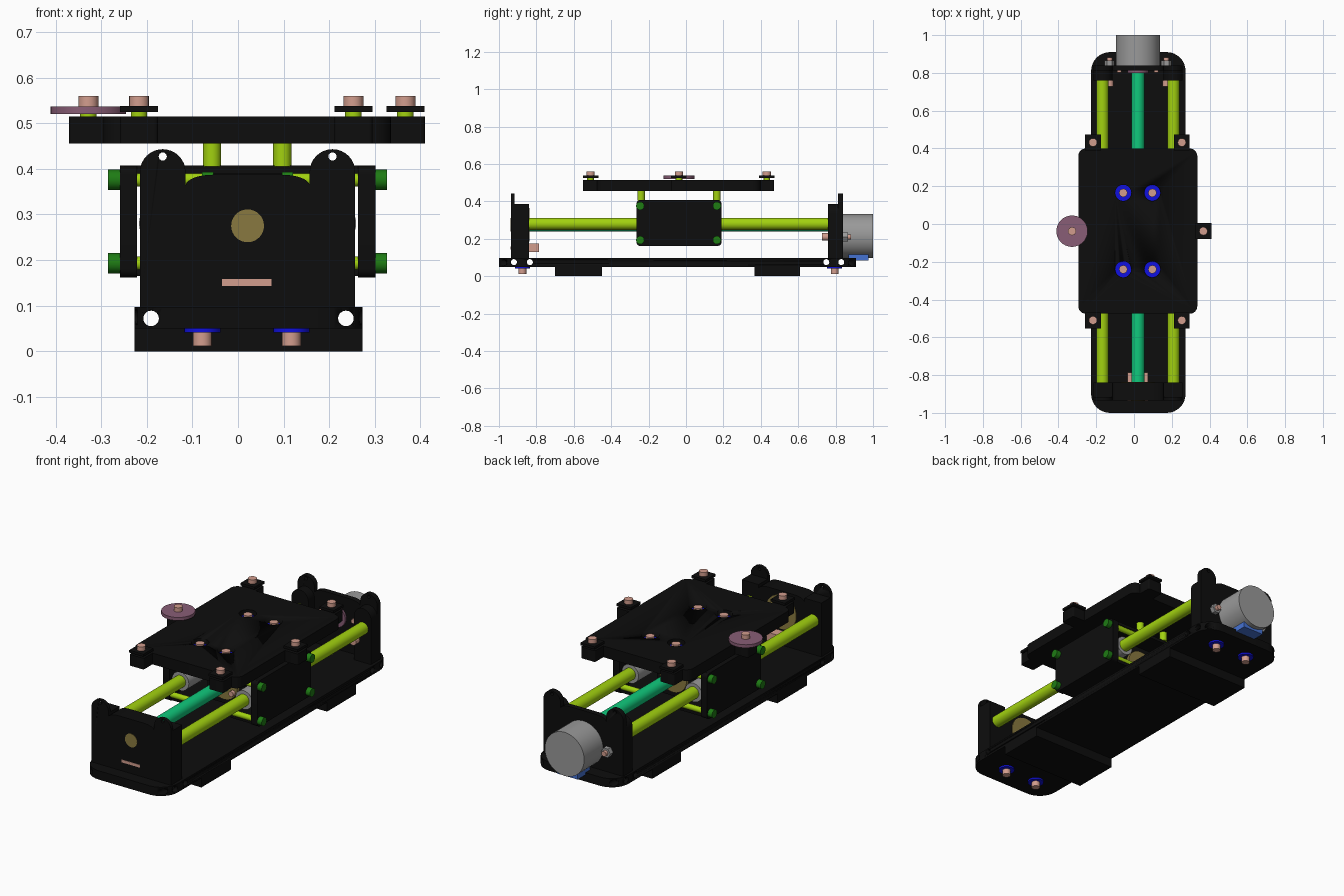
import bpy, bmesh, math
from mathutils import Vector

cube = bpy.data.objects.get("Cube")
if cube:
    bpy.data.objects.remove(cube, do_unlink=True)


def material(name, *rgb):
    m = bpy.data.materials.new(name)
    m.use_nodes = True
    m.diffuse_color = (*rgb, 1)
    for n in m.node_tree.nodes:
        if n.type == 'BSDF_PRINCIPLED':
            n.inputs["Base Color"].default_value = (*rgb, 1)
            n.inputs["Roughness"].default_value = 0.6
    return m


BLACK = material("matte black", .004, .004, .004)
LIME = material("lime", .36, .64, .005)
TEAL = material("teal", .005, .58, .2)
PINK = material("salmon pink", .65, .34, .27)
MAUVE = material("mauve", .25, .11, .18)
BLUE = material("deep blue", .005, .005, .75)
SKY = material("steel blue", .06, .17, .65)
GREY = material("grey", .32, .32, .32)
GREEN = material("dark green", .013, .2, .007)
TAN = material("tan", .25, .19, .05)

CX = .021          # centre line of the slide
ROD_Z, SCREW_Z = .28, .275


def prism(name, pts, axis, lo, hi, mat, smooth=True):
    """Extrude a 2D outline along an axis (x: yz outline, y: xz, z: xy)."""
    place = {'x': lambda u, v, w: (w, u, v),
             'y': lambda u, v, w: (u, w, v),
             'z': lambda u, v, w: (u, v, w)}[axis]
    bm = bmesh.new()
    face = bm.faces.new([bm.verts.new(place(u, v, lo)) for u, v in pts])
    ext = bmesh.ops.extrude_face_region(bm, geom=[face])
    verts = [g for g in ext["geom"] if isinstance(g, bmesh.types.BMVert)]
    bmesh.ops.translate(bm, verts=verts, vec=Vector(place(0, 0, hi - lo)))
    if len([f for f in bm.faces if f.normal.length]) < len(pts) + 2:
        bm.faces.new([bm.verts[i] for i in range(len(pts))])
    bmesh.ops.recalc_face_normals(bm, faces=bm.faces[:])
    me = bpy.data.meshes.new(name)
    bm.to_mesh(me)
    bm.free()
    me.materials.append(mat)
    ob = bpy.data.objects.new(name, me)
    bpy.context.collection.objects.link(ob)
    if smooth:
        activate(ob)
        bpy.ops.object.shade_smooth_by_angle(angle=math.radians(35))
    return ob


def activate(ob):
    bpy.ops.object.select_all(action='DESELECT')
    ob.select_set(True)
    bpy.context.view_layer.objects.active = ob


def arc(u, v, ru, rv, a0, a1, n):
    angles = [math.radians(a0 + (a1 - a0) * i / n) for i in range(n + 1)]
    return [(u + ru * math.cos(a), v + rv * math.sin(a)) for a in angles]


def rounded(u0, u1, v0, v1, r):
    return (arc(u1 - r, v1 - r, r, r, 0, 90, 8) + arc(u0 + r, v1 - r, r, r, 90, 180, 8)
            + arc(u0 + r, v0 + r, r, r, 180, 270, 8) + arc(u1 - r, v0 + r, r, r, 270, 360, 8))


def cyl(name, u, v, r, axis, lo, hi, mat, n=32):
    return prism(name, arc(u, v, r, r, 0, 360, n)[:-1], axis, lo, hi, mat)


def box(name, x0, x1, y0, y1, z0, z1, mat):
    return prism(name, [(x0, y0), (x1, y0), (x1, y1), (x0, y1)], 'z', z0, z1, mat, False)


def cut(ob, cutters):
    for c in cutters:
        c.hide_render = True
        mod = ob.modifiers.new("cut", 'BOOLEAN')
        mod.operation, mod.solver, mod.object = 'DIFFERENCE', 'EXACT', c
        activate(ob)
        bpy.ops.object.modifier_apply(modifier=mod.name)
        bpy.data.objects.remove(c, do_unlink=True)


def mirrored(half):
    return [(CX + u, v) for u, v in half] + [(CX - u, v) for u, v in reversed(half)]


# Base plate with cross-drilled holes, and two feet
base = prism("base_plate", rounded(-.227, .273, -1, .91, .1), 'z', .05, .097, BLACK)
cut(base, [cyl("cutter", .023 + s * .2135, .072, .017, 'y', -1.1, 1.1, BLACK) for s in (-1, 1)]
    + [cyl("cutter", y, .075, .016, 'x', -.5, .5, BLACK) for y in (-.92, -.835, .75, .83)])
for name, y0, y1 in (("front_foot", -.7, -.45), ("back_foot", .365, .61)):
    box(name, -.227, .273, y0, y1, 0, .05, BLACK)

# Screws and washers under the base
for y in (-.875, .795):
    for x in (-.078, .117):
        cyl("base_washer", x, y, .04, 'z', .041, .05, BLUE)
        cyl("base_screw", x, y, .021, 'z', .012, .041, PINK, 16)

# End plates: thin eared sheet plus thicker rod holders
crown = arc(.076, .363, .06, .024, 0, 90, 8)
eared = mirrored([(.236, .097)] + arc(.186, .393, .05, .05, 0, 180, 16) + crown)
plain = mirrored([(.236, .097), (.236, .385), (.136, .385)] + crown)
for name, y0, y1 in (("front_end_sheet", -.935, -.917), ("back_end_sheet", .812, .84)):
    sheet = prism(name, eared, 'y', y0, y1, BLACK)
    cut(sheet, [cyl("cutter", CX + s * .186, .427, .009, 'y', -1.1, 1.1, BLACK, 16)
                for s in (-1, 1)])
prism("front_end_block", plain, 'y', -.917, -.84, BLACK)
for s in (-1, 1):
    a, b = sorted((CX + s * .136, CX + s * .236))
    prism("back_rod_holder", [(a, .097), (b, .097)] + arc((a + b) / 2, .335, .05, .05, 0, 180, 16),
          'y', .76, .812, BLACK)

# Front bearing and sensor
cyl("front_bearing_cap", CX, SCREW_Z, .036, 'y', -.937, -.934, TAN)
cyl("front_bearing", CX, SCREW_Z, .09, 'y', -.841, -.836, TAN)
box("sensor_window", -.035, .073, -.937, -.934, .143, .158, PINK)
box("sensor", -.035, .073, -.841, -.785, .13, .175, PINK)

# Guide rods and lead screw
for s in (-1, 1):
    cyl("guide_rod", CX + s * .188, ROD_Z, .032, 'y', -.85, .77, LIME)
cyl("lead_screw", CX, SCREW_Z, .035, 'y', -.84, .8, TEAL)

# Motor and its fixings
cyl("motor", CX, .215, .117, 'y', .84, 1, GREY, 48)
box("motor_connector", -.04, .082, .87, .975, .085, .13, SKY)
cyl("coupling_disc", CX, SCREW_Z, .055, 'y', .8, .812, MAUVE)
for s in (-1, 1):
    cyl("coupling_screw", CX + s * .098, SCREW_Z, .012, 'y', .803, .812, PINK, 16)
    cyl("end_nut", CX + s * .15, .21, .027, 'y', .84, .865, GREY, 6)
    cyl("end_nut_tip", CX + s * .15, .21, .014, 'y', .865, .882, PINK, 16)
    cyl("end_screw", CX + s * .15, .21, .02, 'y', .728, .76, PINK, 16)

# Carriage: open-ended shell with bearings and a drive nut
box("carriage_top", -.25, .29, -.25, .175, .39, .407, BLACK)
box("carriage_core", -.09, .13, -.13, .06, .165, .39, BLACK)
cyl("drive_nut", CX, SCREW_Z, .08, 'y', -.15, -.13, TAN)
cyl("drive_nut_back", CX, SCREW_Z, .08, 'y', .06, .08, TAN)
for s in (-1, 1):
    cyl("drive_nut_screw", CX + s * .055, SCREW_Z - .03, .014, 'y', -.17, -.15, PINK, 16)
    lo, hi = sorted((CX + s * .242, CX + s * .28))
    prism("carriage_side", rounded(-.265, .19, .162, .407, .02), 'x', lo, hi, BLACK)
    box("carriage_floor", *sorted((CX + s * .11, CX + s * .25)), -.25, .175, .165, .185, BLACK)
    for y0, y1 in ((-.25, -.1), (.03, .175)):
        cyl("linear_bearing", CX + s * .188, ROD_Z, .05, 'y', y0, y1, GREY)
    for y in (-.245, .165):
        for z in (.376, .193):
            cyl("side_bolt_head", y, z, .022, 'x', *sorted((CX + s * .28, CX + s * .306)), GREEN, 16)
            cyl("side_bolt_shaft", y, z, .015, 'x', *sorted((CX + s * .09, CX + s * .27)), LIME, 16)
            cyl("side_bolt_nut", y, z, .02, 'x', *sorted((CX + s * .075, CX + s * .1)), GREEN, 6)

# Table with counterbored mounting screws
mounts = [(x, y) for x in (-.057, .097) for y in (-.24, .165)]
table = prism("table", rounded(-.295, .335, -.475, .4, .04), 'z', .455, .515, BLACK)
cut(table, [cyl("cutter", x, y, .043, 'z', .485, .6, BLACK) for x, y in mounts])
for x, y in mounts:
    cyl("table_washer", x, y, .0425, 'z', .484, .489, BLUE)
    cyl("table_screw", x, y, .022, 'z', .489, .512, PINK, 16)
    cyl("table_standoff", x, y, .02, 'z', .405, .456, LIME, 24)

# Table tabs, clamps and clamp screws
for x in (-.217, .253):
    for y, y0, y1 in ((-.51, -.55, -.44), (.432, .37, .47)):
        prism("corner_tab", rounded(x - .042, x + .042, y0, y1, .008), 'z', .455, .515, BLACK)
        box("corner_clamp", x - .042, x + .042, y - .042, y + .042, .525, .538, BLACK)
        cyl("clamp_spacer", x, y, .018, 'z', .515, .525, LIME, 16)
        cyl("clamp_screw", x, y, .022, 'z', .538, .56, PINK, 16)
for x, x0, x1 in ((.367, .32, .41), (-.328, -.37, -.28)):
    prism("side_tab", rounded(x0, x1, -.08, .004, .008), 'z', .455, .515, BLACK)
    cyl("side_spacer", x, -.038, .018, 'z', .515, .525, LIME, 16)
    cyl("side_screw", x, -.038, .022, 'z', .535, .56, PINK, 16)
box("side_clamp", .325, .409, -.08, .004, .525, .538, BLACK)
cyl("side_thumb_disc", -.328, -.038, .083, 'z', .52, .537, MAUVE, 40)
